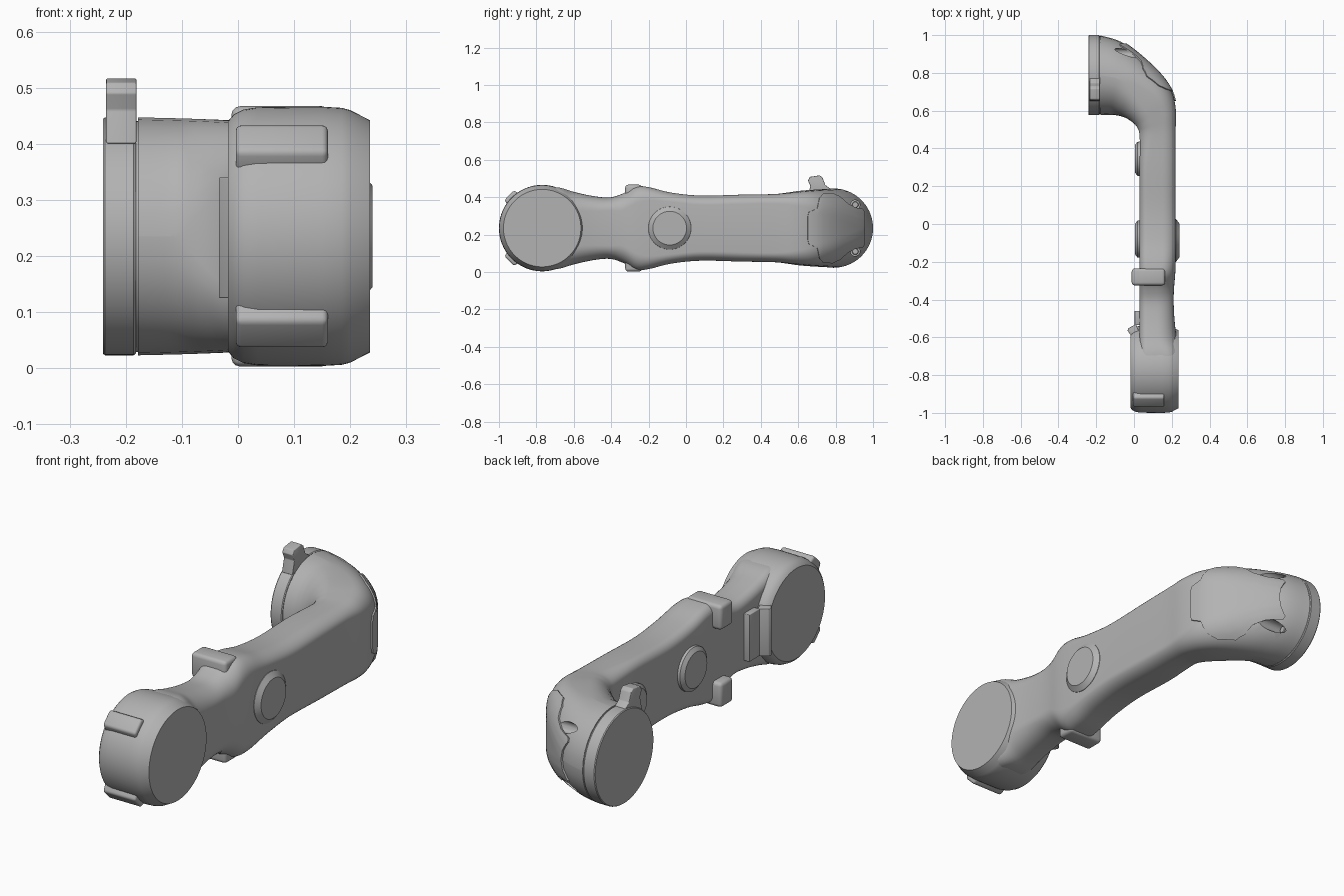
import bpy, bmesh, math
from mathutils import Vector
from mathutils.bvhtree import BVHTree

MID = 0.235          # height of the symmetry plane
FRONT_Y, BACK_Y = -0.769, 0.788

cube = bpy.data.objects.get("Cube")
if cube:
    bpy.data.objects.remove(cube, do_unlink=True)

grey = bpy.data.materials.new("matte grey")
grey.use_nodes = True
grey.diffuse_color = (0.45, 0.45, 0.45, 1)
grey.node_tree.nodes["Principled BSDF"].inputs["Base Color"].default_value = grey.diffuse_color


def finish(name, bm, bevel=0, segments=3, angle=35):
    """Turn a bmesh into a shaded object, optionally with rounded edges."""
    bmesh.ops.remove_doubles(bm, verts=bm.verts, dist=0.0004)
    bmesh.ops.recalc_face_normals(bm, faces=bm.faces)
    if bevel:
        bmesh.ops.bevel(bm, geom=bm.edges[:], offset=bevel, segments=segments,
                        profile=0.5, affect='EDGES', clamp_overlap=True)
    mesh = bpy.data.meshes.new(name)
    bm.to_mesh(mesh)
    bm.free()
    mesh.materials.append(grey)
    obj = bpy.data.objects.new(name, mesh)
    bpy.context.collection.objects.link(obj)
    smooth(obj, angle)
    return obj


def smooth(obj, angle=35):
    bpy.ops.object.select_all(action='DESELECT')
    obj.select_set(True)
    bpy.context.view_layer.objects.active = obj
    bpy.ops.object.shade_smooth_by_angle(angle=math.radians(angle))


def skin(rings):
    """Join equal closed rings of points into a capped tube."""
    bm = bmesh.new()
    loops = [[bm.verts.new(p) for p in ring] for ring in rings]
    n = len(loops[0])
    for a, b in zip(loops, loops[1:]):
        for i in range(n):
            j = (i + 1) % n
            bm.faces.new((a[i], a[j], b[j], b[i]))
    bm.faces.new(loops[0])
    bm.faces.new(loops[-1])
    return bm


def lathe(name, profile, y, z=MID, sides=96):
    """Spin (x, radius) points about an axis along x."""
    turns = [math.tau * i / sides for i in range(sides)]
    return finish(name, skin([[(x, y + r * math.cos(a), z + r * math.sin(a)) for a in turns]
                              for x, r in profile]))


def block(name, low, high, bevel):
    bm = bmesh.new()
    bmesh.ops.create_cube(bm, size=1)
    for v in bm.verts:
        v.co = [a if c < 0 else b for a, b, c in zip(low, high, v.co)]
    return finish(name, bm, bevel)


def prism(name, outline, place, start, end, bevel):
    """Extrude a flat outline; place maps (u, v, depth) to a point."""
    return finish(name, skin([[place(u, v, d) for u, v in outline] for d in (start, end)]), bevel)


def apply_modifiers(obj):
    graph = bpy.context.evaluated_depsgraph_get()
    mesh = bpy.data.meshes.new_from_object(obj.evaluated_get(graph))
    obj.modifiers.clear()
    obj.data = mesh
    smooth(obj)


# Link body: straight arm stations, then the elbow
def arm(y, outer, h, rx, rz, inner=0.03):
    return (inner, y, outer, y, h, rx, rz, 0.04, 0.04)


def elbow(inner, outer, h, t):
    w = (Vector(outer) - Vector(inner)).length / 2
    rx, rz = 0.07 + (w - 0.07) * t, 0.05 + (h - 0.05) * t
    return (*inner, *outer, h, rx, rz, rx, rz)


stations = [
    arm(-0.77, 0.225, 0.22, 0.05, 0.03),
    arm(-0.68, 0.228, 0.217, 0.06, 0.05),
    arm(-0.6, 0.224, 0.194, 0.1, 0.09),
    arm(-0.5, 0.214, 0.172, 0.11, 0.08),
    arm(-0.41, 0.21, 0.164, 0.11, 0.07),
    arm(-0.34, 0.212, 0.184, 0.11, 0.09),
    arm(-0.27, 0.218, 0.222, 0.08, 0.09),
    arm(-0.2, 0.22, 0.219, 0.07, 0.07),
    arm(-0.08, 0.22, 0.19, 0.07, 0.05),
    arm(0.08, 0.22, 0.174, 0.07, 0.05),
    arm(0.3, 0.22, 0.179, 0.07, 0.05),
    elbow((0.03, 0.46), (0.22, 0.48), 0.182, 0),
    elbow((0.018, 0.51), (0.222, 0.6), 0.19, 0.15),
    elbow((-0.01, 0.54), (0.2, 0.7), 0.198, 0.35),
    elbow((-0.045, 0.562), (0.14, 0.79), 0.203, 0.55),
    elbow((-0.08, 0.573), (0.035, 0.89), 0.207, 0.8),
    elbow((-0.12, 0.578), (-0.07, 0.965), 0.21, 1),
    elbow((-0.178, 0.578), (-0.178, 0.998), 0.212, 1),
]


def blend(rows, steps=5):
    """Smooth curve through all station values."""
    rows = [rows[0]] + rows + [rows[-1]]
    for a, b, c, d in zip(rows, rows[1:], rows[2:], rows[3:]):
        for k in range(steps):
            t = k / steps
            yield [q + t / 2 * (r - p + t * (2 * p - 5 * q + 4 * r - s + t * (3 * (q - r) + s - p)))
                   for p, q, r, s in zip(a, b, c, d)]
    yield rows[-1]


def section(row, arc=9):
    """Rounded rectangle with separate inner and outer corners."""
    xi, yi, xo, yo, h, rxo, rzo, rxi, rzi = row
    a, b = Vector((xi, yi, MID)), Vector((xo, yo, MID))
    mid, w = (a + b) / 2, (b - a).length / 2
    across = (b - a).normalized()
    points = []
    for quarter, (sx, sz) in enumerate([(1, 1), (-1, 1), (-1, -1), (1, -1)]):
        rx, rz = (rxo, rzo) if sx > 0 else (rxi, rzi)
        rx, rz = min(rx, w * 0.995), min(rz, h * 0.995)
        for k in range(arc):
            t = (quarter + k / (arc - 1)) * math.pi / 2
            u = sx * (w - rx) + rx * math.cos(t)
            v = sz * (h - rz) + rz * math.sin(t)
            points.append(mid + across * u + Vector((0, 0, v)))
    return points


body = finish("link_body", skin([section(r) for r in blend(stations)]))

# Elbow cover: a thin shell laid over the outer corner
tree = BVHTree.FromObject(body, bpy.context.evaluated_depsgraph_get())
edge = [(0.65, 0.06), (0.656, 0.085), (0.7, 0.105), (0.712, 0.16), (0.73, 0.18), (0.78, 0.183),
        (0.82, 0.165), (0.86, 0.13), (0.9, 0.108), (0.94, 0.1), (0.95, 0.085)]
cover = bmesh.new()
previous = None
for (y0, h0), (y1, h1) in zip(edge, edge[1:] + edge[-1:]):
    for t in (0, 0.5):
        y, h = y0 + (y1 - y0) * t, h0 + (h1 - h0) * t
        row = []
        for i in range(25):
            hit, normal, _, _ = tree.ray_cast(Vector((1, y, MID + h * (i / 12 - 1))), Vector((-1, 0, 0)))
            row.append(cover.verts.new(hit + normal * 0.003))
        if previous:
            for i in range(24):
                cover.faces.new((previous[i], row[i], row[i + 1], previous[i + 1]))
        previous = row
panel = finish("elbow_cover", cover)
shell = panel.modifiers.new("thickness", 'SOLIDIFY')
shell.thickness = 0.008
shell.offset = 0
apply_modifiers(panel)

# Screw pockets beside the cover
for side, label in ((1, "upper"), (-1, "lower")):
    z = MID + side * 0.125
    cutter = lathe("pocket_cutter", [(-0.11, 0.025), (0.3, 0.025)], 0.905, z, 32)
    cutter.hide_render = True
    cut = body.modifiers.new("pocket", 'BOOLEAN')
    cut.operation = 'DIFFERENCE'
    cut.object = cutter
    apply_modifiers(body)
    bpy.data.objects.remove(cutter, do_unlink=True)
    lathe(label + "_screw", [(-0.12, 0.017), (-0.1, 0.017), (-0.097, 0.014)], 0.905, z, 32)

# Front joint drum and rear coupling ring
lathe("joint_drum", [(-0.018, 0.205), (-0.008, 0.217), (0.01, 0.226), (0.035, 0.23), (0.15, 0.231),
                     (0.185, 0.229), (0.2, 0.225), (0.235, 0.207)], FRONT_Y)
lathe("coupling_neck", [(-0.2, 0.206), (-0.17, 0.206)], BACK_Y)
lathe("coupling_ring", [(-0.241, 0.209), (-0.237, 0.212), (-0.186, 0.212), (-0.182, 0.209)], BACK_Y)

# Locking tab on the ring
prism("ring_tab", [(0.65, 0.4), (0.665, 0.46), (0.652, 0.49), (0.662, 0.509), (0.715, 0.517),
                   (0.73, 0.505), (0.745, 0.465), (0.78, 0.44)],
      lambda u, v, d: (d, u, v), -0.235, -0.181, 0.003)

# Round bosses on both arm faces
lathe("outer_boss", [(0.2, 0.118), (0.222, 0.114), (0.236, 0.095), (0.24, 0.09)], -0.087)
lathe("inner_boss", [(0.05, 0.1), (0.018, 0.098), (0.005, 0.08)], -0.08)
lathe("inner_rear_boss", [(0.05, 0.092), (0.018, 0.09), (0.006, 0.074)], 0.345)

# Mirrored clamps on the arm and lugs on the drum
for side, label in ((1, "upper"), (-1, "lower")):
    heights = sorted((MID + side * 0.12, MID + side * 0.232))
    block(label + "_clamp", (-0.012, -0.325, heights[0]), (0.165, -0.235, heights[1]), 0.016)

    def around(u, v, d, side=side):
        c = math.sqrt(0.5)
        return (d, FRONT_Y - c * (v + u), MID + side * c * (v - u))

    prism(label + "_drum_lug", [(-0.05, 0.2), (-0.035, 0.249), (0.035, 0.249), (0.05, 0.2)],
          around, -0.004, 0.16, 0.01)

# Cable bracket behind the drum
low, high = MID - 0.11, MID + 0.105
block("bracket_plate", (0.003, -0.535, low), (0.05, -0.46, high), 0.003)
prism("bracket_lip", [(-0.01, -0.6), (-0.034, -0.565), (-0.03, -0.552), (0.01, -0.53), (0.04, -0.6)],
      lambda u, v, d: (u, v, d), low, high, 0.002)
